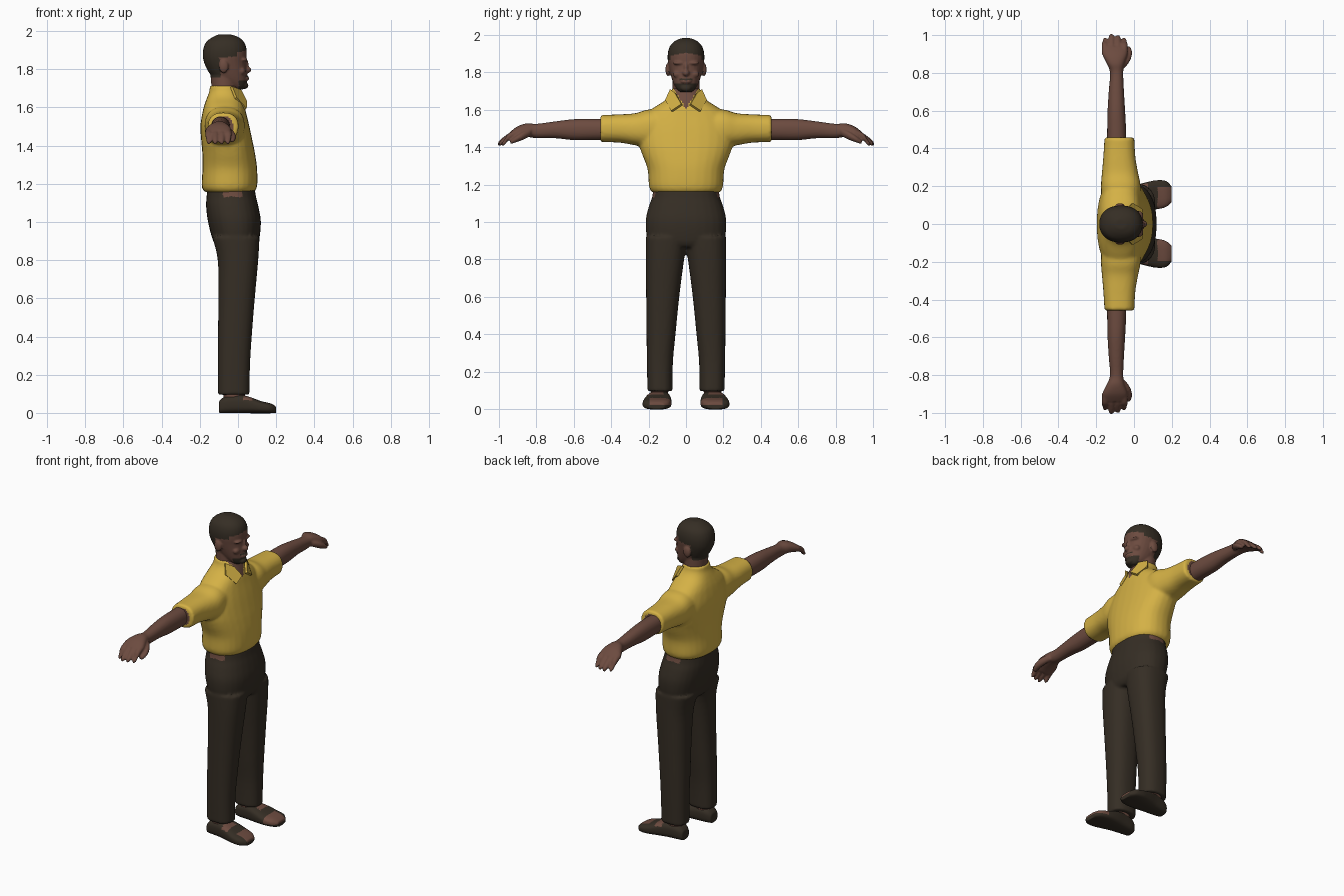
import bpy, bmesh, math
from mathutils import Vector

cube = bpy.data.objects.get("Cube")
if cube:
    bpy.data.objects.remove(cube)


def material(name, rgb):
    m = bpy.data.materials.new(name)
    m.use_nodes = True
    m.diffuse_color = (*rgb, 1)
    m.node_tree.nodes["Principled BSDF"].inputs["Base Color"].default_value = (*rgb, 1)
    return m


SKIN = material("brown skin", (0.15, 0.07, 0.05))
YELLOW = material("yellow cloth", (0.66, 0.44, 0.06))
DARK = material("dark brown", (0.036, 0.027, 0.018))


def spline(rows, steps=4):
    """Smoothly fill in values between the given cross-sections."""
    out = []
    for i in range(len(rows) - 1):
        a, b, c, d = (rows[min(max(i + k, 0), len(rows) - 1)] for k in (-1, 0, 1, 2))
        for s in range(steps):
            t = s / steps
            out.append([q + 0.5 * t * (r - p + t * (2 * p - 5 * q + 4 * r - e + t * (3 * (q - r) + e - p)))
                        for p, q, r, e in zip(a, b, c, d)])
    return out + [list(rows[-1])]


def loft(bm, axis, rows, power=2.0, side=1, n=28):
    """Rows are position, low and high of one direction, low and high of the other."""
    rings = []
    for pos, u0, u1, v0, v1 in spline(rows):
        ring = []
        for k in range(n):
            a = math.tau * k / n
            c, s = math.cos(a), math.sin(a)
            u = (u0 + u1) / 2 + (u1 - u0) / 2 * math.copysign(abs(c) ** (2 / power), c)
            v = (v0 + v1) / 2 + (v1 - v0) / 2 * math.copysign(abs(s) ** (2 / power), s)
            x, y, z = {"x": (pos, u, v), "y": (u, pos, v), "z": (u, v, pos)}[axis]
            ring.append(bm.verts.new((x, y * side, z)))
        rings.append(ring)
    for lo, hi in zip(rings, rings[1:]):
        for k in range(n):
            bm.faces.new((lo[k], lo[k - 1], hi[k - 1], hi[k]))
    bm.faces.new(rings[0])
    bm.faces.new(rings[-1])


def blob(bm, centre, radii):
    made = bmesh.ops.create_uvsphere(bm, u_segments=20, v_segments=12, radius=1)["verts"]
    for v in made:
        v.co = Vector(centre) + Vector(c * r for c, r in zip(v.co, radii))


def finish(name, bm, mats, rule=None, voxel=0.009, smooth=4):
    """Fuse overlapping pieces into one skin, then colour its faces by rule."""
    bmesh.ops.recalc_face_normals(bm, faces=bm.faces)
    mesh = bpy.data.meshes.new(name)
    bm.to_mesh(mesh)
    bm.free()
    obj = bpy.data.objects.new(name, mesh)
    bpy.context.collection.objects.link(obj)
    fuse = obj.modifiers.new("fuse", "REMESH")
    fuse.mode, fuse.voxel_size = "VOXEL", voxel
    soft = obj.modifiers.new("soften", "SMOOTH")
    soft.factor, soft.iterations = 0.5, smooth
    graph = bpy.context.evaluated_depsgraph_get()
    baked = bpy.data.meshes.new_from_object(obj.evaluated_get(graph))
    obj.modifiers.clear()
    obj.data = baked
    baked.materials.clear()
    for m in mats:
        baked.materials.append(m)
    for p in baked.polygons:
        p.use_smooth = True
        p.material_index = int(rule(*p.center)) if rule else 0
    return obj


# Head with face, ears and neck
bm = bmesh.new()
loft(bm, "z", [(1.695, -.02, .03, -.03, .03), (1.71, -.05, .04, -.048, .048),
               (1.74, -.11, .046, -.066, .066), (1.78, -.15, .047, -.08, .08),
               (1.83, -.176, .044, -.092, .092), (1.87, -.184, .046, -.098, .098),
               (1.91, -.181, .044, -.096, .096), (1.945, -.165, .03, -.083, .083),
               (1.97, -.13, .0, -.056, .056), (1.983, -.1, -.04, -.025, .025)], 2.2)
loft(bm, "z", [(1.58, -.14, .0, -.07, .07), (1.68, -.138, -.005, -.072, .072),
               (1.78, -.145, .0, -.072, .072)])
blob(bm, (.048, 0, 1.797), (.022, .019, .018))
blob(bm, (.042, 0, 1.825), (.014, .011, .03))
blob(bm, (.045, 0, 1.752), (.014, .03, .012))
blob(bm, (.035, 0, 1.715), (.02, .03, .018))
for s in (1, -1):
    blob(bm, (.03, s * .038, 1.85), (.02, .032, .01))
    blob(bm, (.02, s * .045, 1.79), (.02, .025, .02))
    blob(bm, (-.075, s * .096, 1.815), (.025, .014, .035))


def hair_or_beard(x, y, z):
    if abs(y) > .094 and -.1 < x < -.05 and z < 1.86:
        return False
    if x > -.005:
        beard = z < 1.74 and x > .005 and z > 1.695
        moustache = 1.758 < z < 1.77 and abs(y) < .035 and x > .03
        return z > 1.905 - abs(y) * .2 or beard or moustache
    if x > -.05:
        return z > 1.865
    return z > (1.8 if x > -.09 else 1.755)


finish("head", bm, [SKIN, DARK], hair_or_beard, .0055, 3)

# Arms with curled fingers and thumb
for side, label in ((1, "left"), (-1, "right")):
    bm = bmesh.new()
    loft(bm, "y", [(.38, -.142, -.04, 1.44, 1.55), (.5, -.142, -.042, 1.438, 1.552),
                   (.6, -.14, -.047, 1.438, 1.55), (.7, -.134, -.053, 1.448, 1.538),
                   (.8, -.127, -.057, 1.448, 1.525), (.85, -.145, -.05, 1.455, 1.528),
                   (.9, -.168, -.035, 1.448, 1.512), (.94, -.165, -.04, 1.435, 1.482)],
         2.2, side)
    for i in range(4):
        x = -.152 + i * .033
        tip = (.985, 1.006, 1.0, .985)[i]
        loft(bm, "y", [(.9, x - .019, x + .019, 1.46, 1.498), (.95, x - .019, x + .019, 1.434, 1.474),
                       (tip - .015, x - .015, x + .015, 1.411, 1.442),
                       (tip, x - .008, x + .008, 1.406, 1.424)], 2, side, 14)
    loft(bm, "y", [(.83, -.085, -.045, 1.46, 1.5), (.87, -.062, -.018, 1.44, 1.485),
                   (.91, -.05, -.01, 1.425, 1.46), (.94, -.045, -.02, 1.415, 1.437)], 2, side, 14)
    finish(label + "_arm", bm, [SKIN], None, .006, 3)

# Shirt with sleeves
bm = bmesh.new()
loft(bm, "z", [(1.155, -.17, .08, -.175, .175), (1.185, -.19, .1, -.197, .197),
               (1.28, -.186, .1, -.205, .205), (1.36, -.187, .089, -.234, .234),
               (1.42, -.192, .077, -.252, .252), (1.5, -.197, .06, -.252, .252),
               (1.57, -.187, .043, -.222, .222), (1.61, -.177, .034, -.175, .175),
               (1.65, -.163, .022, -.113, .113), (1.685, -.15, .008, -.084, .084),
               (1.715, -.148, -.002, -.078, .078)], 2.3)
for side in (1, -1):
    loft(bm, "y", [(.1, -.17, .03, 1.4, 1.6), (.2, -.175, .035, 1.4, 1.602),
                   (.27, -.17, .022, 1.41, 1.582), (.35, -.163, .008, 1.424, 1.576),
                   (.43, -.158, .003, 1.427, 1.573), (.458, -.158, .002, 1.427, 1.573)], 2.4, side)
finish("shirt", bm, [YELLOW, SKIN],
       lambda x, y, z: (x > -.04 and abs(y) < (z - 1.605) * .62) or
       (abs(y) > .452 and math.hypot(x + .078, z - 1.5) < .055), .009, 5)

# Collar points lying on the chest
for side, label in ((1, "left"), (-1, "right")):
    corners = [(-.035, .082, 1.708), (-.012, .108, 1.65), (.04, .076, 1.592),
               (.043, .022, 1.628), (.012, .058, 1.69)]
    mesh = bpy.data.meshes.new(label + "_collar")
    mesh.from_pydata([(x, y * side, z) for x, y, z in corners], [], [range(len(corners))[::side]])
    mesh.materials.append(YELLOW)
    collar = bpy.data.objects.new(label + "_collar", mesh)
    bpy.context.collection.objects.link(collar)
    thick = collar.modifiers.new("cloth", "SOLIDIFY")
    thick.thickness, thick.offset = .014, 0

# Trousers with bare patches at the hips
bm = bmesh.new()
loft(bm, "z", [(.865, -.1, .09, -.12, .12), (.9, -.13, .11, -.2, .2), (1.0, -.157, .12, -.216, .216),
               (1.08, -.167, .107, -.2, .2), (1.13, -.165, .095, -.182, .182),
               (1.175, -.16, .088, -.175, .175)], 2.3)
for side in (1, -1):
    loft(bm, "z", [(.095, -.105, .06, .072, .206), (.25, -.105, .063, .07, .209),
                   (.4, -.105, .072, .056, .211), (.6, -.103, .088, .036, .213),
                   (.8, -.106, .106, .01, .215), (.92, -.135, .113, -.01, .215)], 2.4, side)
finish("trousers", bm, [DARK, SKIN],
       lambda x, y, z: abs(x + .03) < .05 and abs(y) > .14 and z > 1.132, .009, 4)

# Ankles and sandals with open toes
for side, label in ((1, "left"), (-1, "right")):
    bm = bmesh.new()
    loft(bm, "z", [(.03, -.08, .04, .095, .19), (.12, -.075, .035, .095, .19)], 2, side)
    finish(label + "_ankle", bm, [SKIN])
    bm = bmesh.new()
    loft(bm, "x", [(-.1, .11, .18, -.002, .06), (-.07, .095, .192, -.002, .085),
                   (.0, .085, .205, -.002, .096), (.06, .078, .22, -.002, .084),
                   (.12, .078, .232, -.002, .062), (.17, .09, .228, -.002, .05),
                   (.199, .115, .2, -.001, .034)], 3, side)
    finish(label + "_sandal", bm, [DARK, SKIN],
           lambda x, y, z: (x > .125 and z > .022 and abs(y) < .195) or
           (.03 < x < .075 and z > .066 and abs(y) > .12), .006, 3)
